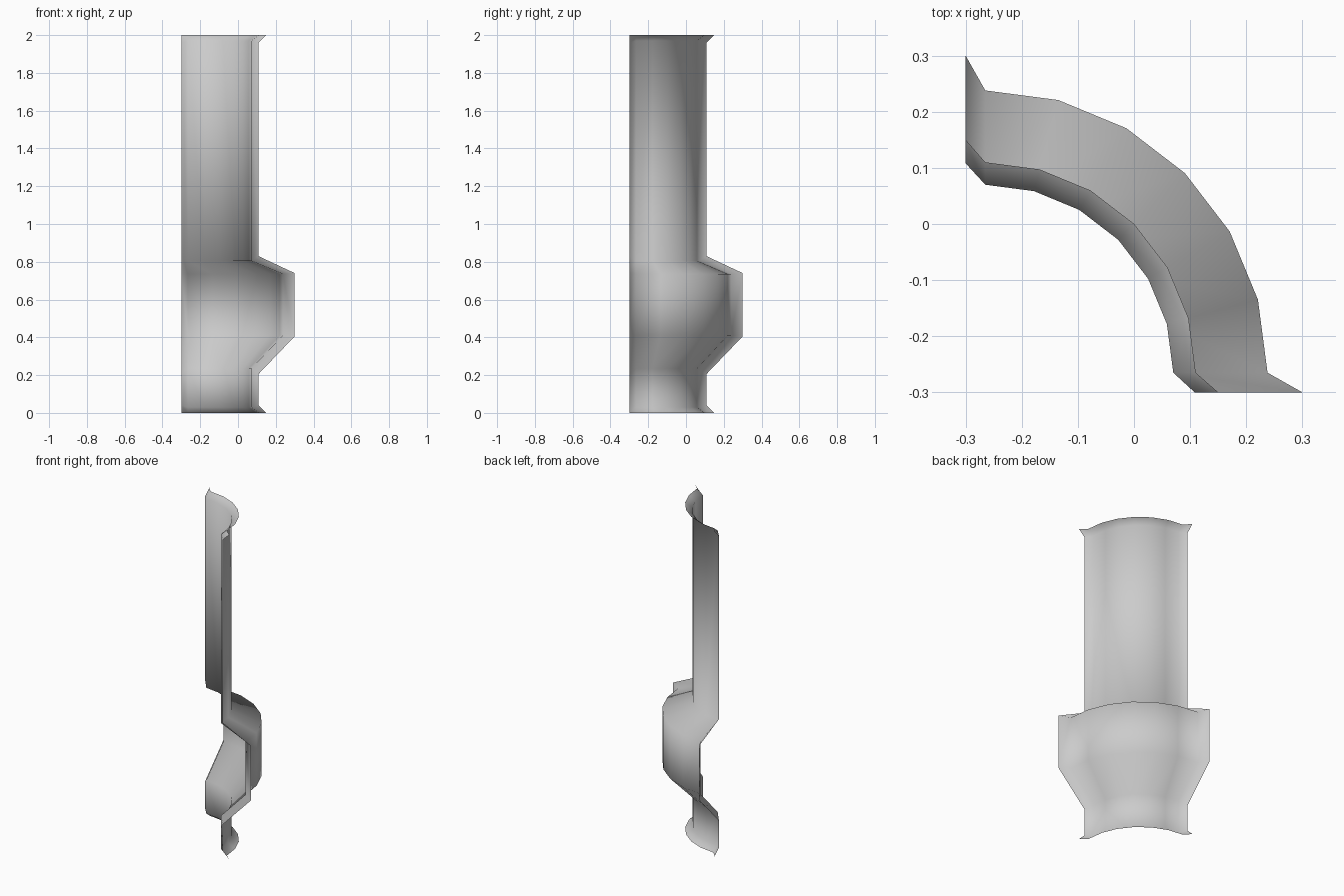
import bpy, bmesh, math

if "Cube" in bpy.data.objects:
    bpy.data.objects.remove(bpy.data.objects["Cube"])

C = -0.265      # arc centre in x and y
STEPS = 6       # quarter turn in 15 degree steps

# Profile: arc radius, z, end-lip radius, end-lip z
PROFILE = [
    (0.375, 0.0, 0.415, 0.0),
    (0.335, 0.03, 0.373, 0.04),
    (0.335, 0.235, 0.373, 0.205),
    (0.503, 0.41, 0.565, 0.405),
    (0.503, 0.735, 0.565, 0.74),
    (0.335, 0.805, 0.373, 0.83),
    (0.335, 1.97, 0.373, 1.96),
    (0.375, 2.0, 0.415, 2.0),
]


def row(bm, r, z, lip_r, lip_z):
    """One horizontal line of points: lip, quarter arc, lip."""
    pts = [(C + lip_r, -0.3, lip_z)]
    for i in range(STEPS + 1):
        a = math.radians(90) * i / STEPS
        pts.append((C + r * math.cos(a), C + r * math.sin(a), z))
    pts.append((-0.3, C + lip_r, lip_z))
    return [bm.verts.new(p) for p in pts]


# Quarter-round limb plate with flared rims
bm = bmesh.new()
rows = [row(bm, *p) for p in PROFILE]
for lo, hi in zip(rows, rows[1:]):
    for i in range(len(lo) - 1):
        bm.faces.new((lo[i], lo[i + 1], hi[i + 1], hi[i]))
for f in bm.faces:
    f.smooth = True
mesh = bpy.data.meshes.new("curved_plate")
bm.to_mesh(mesh)
bm.free()
plate = bpy.data.objects.new("curved_plate", mesh)
bpy.context.collection.objects.link(plate)
